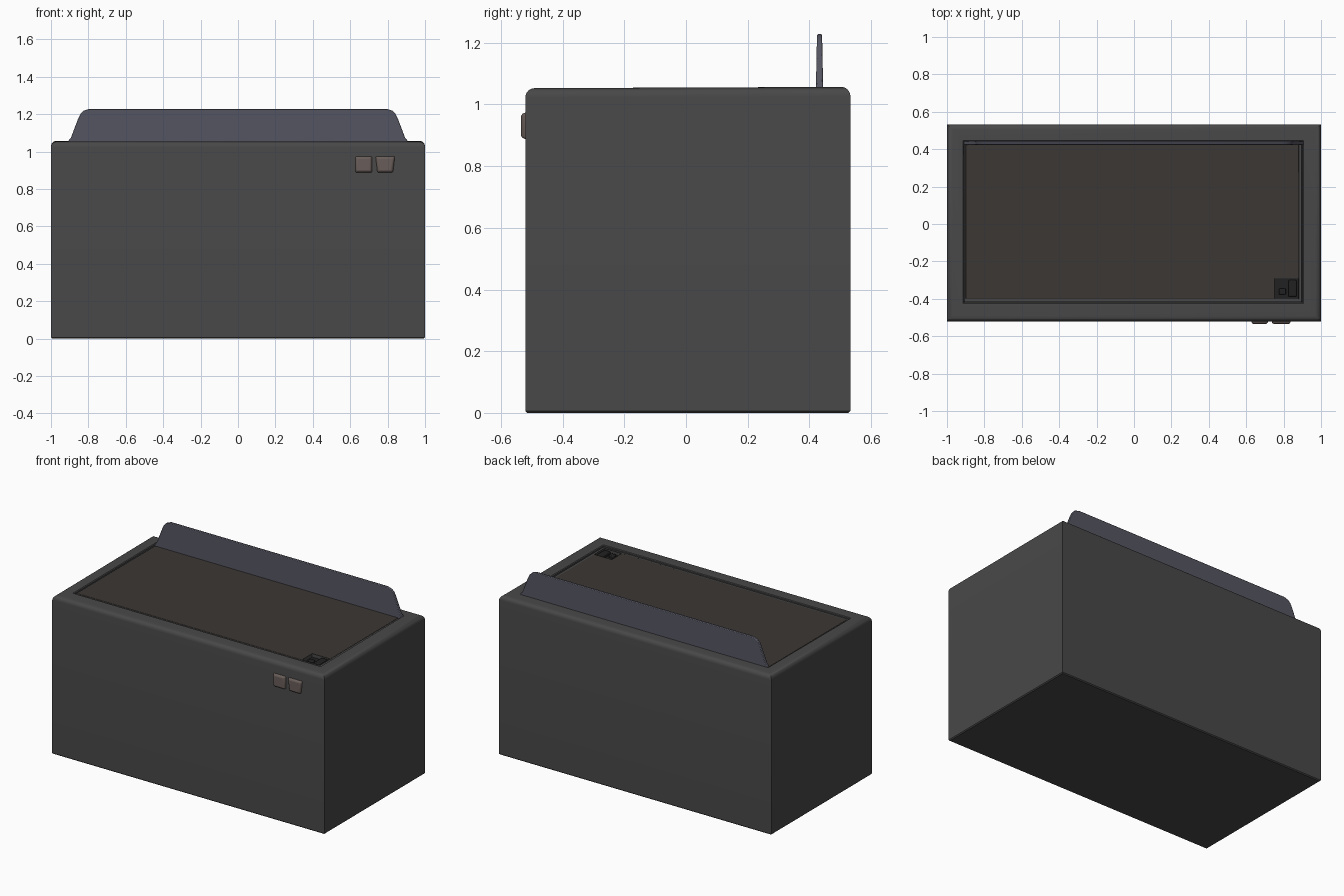
import bpy, bmesh, math

if "Cube" in bpy.data.objects:
    bpy.data.objects.remove(bpy.data.objects["Cube"])


def material(name, color):
    m = bpy.data.materials.new(name)
    m.diffuse_color = (*color, 1)
    m.use_nodes = True
    m.node_tree.nodes["Principled BSDF"].inputs["Base Color"].default_value = m.diffuse_color
    return m


DARK = material("charcoal", (0.065, 0.065, 0.065))
BROWN = material("dark_brown", (0.045, 0.038, 0.034))
SLATE = material("slate", (0.09, 0.09, 0.12))
TAUPE = material("taupe", (0.14, 0.11, 0.10))
BLACK = material("black", (0.015, 0.015, 0.015))


def finish(name, bm, mat, bevel=0, segments=3):
    bmesh.ops.recalc_face_normals(bm, faces=bm.faces)
    me = bpy.data.meshes.new(name)
    bm.to_mesh(me)
    bm.free()
    ob = bpy.data.objects.new(name, me)
    bpy.context.collection.objects.link(ob)
    me.materials.append(mat)
    if bevel:
        mod = ob.modifiers.new("bevel", 'BEVEL')
        mod.width, mod.segments = bevel, segments
        mod.limit_method = 'ANGLE'
    bpy.ops.object.select_all(action='DESELECT')
    ob.select_set(True)
    bpy.context.view_layer.objects.active = ob
    bpy.ops.object.shade_smooth_by_angle(angle=math.radians(35))
    return ob


def lofted(rings):
    """Closed solid skinned through equal-length rings of points."""
    bm = bmesh.new()
    loops = [[bm.verts.new(p) for p in ring] for ring in rings]
    n = len(loops[0])
    for a, b in zip(loops, loops[1:]):
        for i in range(n):
            j = (i + 1) % n
            bm.faces.new((a[i], a[j], b[j], b[i]))
    bm.faces.new(loops[0])
    bm.faces.new(loops[-1])
    return bm


def rect(x0, x1, y0, y1, z):
    return [(x0, y0, z), (x1, y0, z), (x1, y1, z), (x0, y1, z)]


def box(name, x, y, z, mat, bevel=0):
    return finish(name, lofted([rect(*x, *y, h) for h in z]), mat, bevel)


# Body: softened upper edge, rim and shallow tray
def shell(inset, z):
    return rect(-1 + inset, 1 - inset, -0.521 + inset, 0.533 - inset, z)


R = 0.03
rings = [shell(0.006, 0), shell(0, 0.006)]
for k in range(7):
    a = math.pi / 2 * k / 6
    rings.append(shell(R * (1 - math.cos(a)), 1.025 + R * math.sin(a)))
rings += [rect(-0.915, 0.905, -0.425, 0.447, 1.055),
          rect(-0.91, 0.90, -0.42, 0.442, 1.051),
          rect(-0.91, 0.90, -0.42, 0.442, 1.015)]
body = lofted(rings)
for v in body.verts:  # slight rise towards the back
    if v.co.z > 0.9:
        v.co.z += 0.004 * v.co.y
finish("body", body, DARK)

# Ledge around the top panel, and the panel, with a corner pocket
ledge = box("panel_ledge", (-0.908, 0.898), (-0.418, 0.44), (1.01, 1.044), DARK, 0.003)
panel = box("top_panel", (-0.90, 0.882), (-0.402, 0.438), (1.012, 1.047), BROWN, 0.004)
cutter = box("pocket_cutter", (0.75, 0.878), (-0.398, -0.292), (1.022, 1.1), BLACK)
cutter.hide_render = True
cutter.hide_viewport = True
cutter.display_type = 'WIRE'
for ob in (ledge, panel):
    mod = ob.modifiers.new("pocket", 'BOOLEAN')
    mod.object, mod.operation, mod.solver = cutter, 'DIFFERENCE', 'EXACT'

# Latch in the pocket
box("latch_base", (0.752, 0.876), (-0.396, -0.294), (1.018, 1.025), BLACK)
box("latch_tab", (0.825, 0.87), (-0.388, -0.30), (1.02, 1.045), BLACK, 0.006)
box("latch_pin", (0.775, 0.812), (-0.378, -0.345), (1.02, 1.042), BLACK, 0.006)

# Upright rear flap: mirrored outline, thinner towards the top
half = [(0.91, 1.04), (0.905, 1.06), (0.893, 1.075), (0.855, 1.175),
        (0.843, 1.2), (0.825, 1.218), (0.795, 1.228)]
outline = half + [(-x, z) for x, z in reversed(half)]
flap = lofted([[(x, 0.433 + s * (0.012 - 0.02 * (z - 1.04)), z) for x, z in outline]
               for s in (-1, 1)])
finish("rear_flap", flap, SLATE, 0.004, 2)

# Front buttons: rounded blocks, the right one narrowing downwards
for name, xc, top, bottom in (("left_button", 0.672, 0.045, 0.045),
                              ("right_button", 0.787, 0.052, 0.042)):
    rings = []
    for y, s in ((-0.50, 0), (-0.524, 0), (-0.535, 0.008)):
        rings.append([(xc - bottom + s, y, 0.888 + s), (xc + bottom - s, y, 0.888 + s),
                      (xc + top - s, y, 0.974 - s), (xc - top + s, y, 0.974 - s)])
    finish(name, lofted(rings), TAUPE, 0.006, 3)
